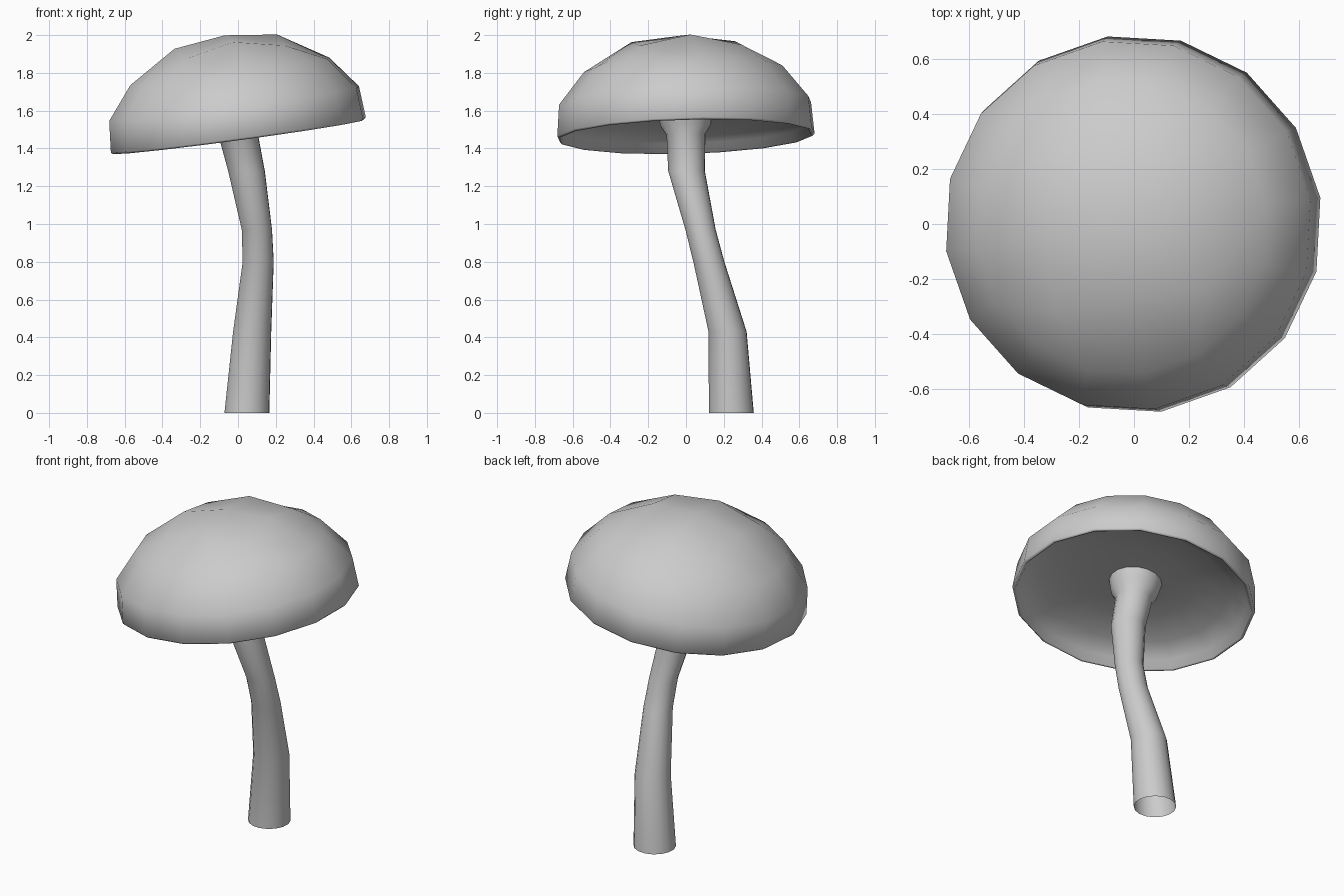
import bpy, bmesh
from math import cos, sin, pi, radians
from mathutils import Matrix, Vector

if "Cube" in bpy.data.objects:
    bpy.data.objects.remove(bpy.data.objects["Cube"])

SIDES = 16
PHASE = radians(8.2)
TILT = (Matrix.Translation((0.003, 0, 1.462)) @ Matrix.Rotation(radians(1.6), 4, 'X')
        @ Matrix.Rotation(radians(-7.7), 4, 'Y'))


def ring(bm, radius, height, matrix, pleat=0.0):
    """A ring of vertices; pleat raises every second vertex to make gill folds."""
    out = []
    for i in range(SIDES):
        a = PHASE + 2 * pi * i / SIDES
        p = Vector((radius * cos(a), radius * sin(a), height + pleat * (i % 2)))
        out.append(bm.verts.new(matrix @ p))
    return out


def bridge(bm, rings):
    for a, b in zip(rings, rings[1:]):
        for i in range(SIDES):
            j = (i + 1) % SIDES
            bm.faces.new((a[i], a[j], b[j], b[i]))


def finish(bm, name, angle):
    me = bpy.data.meshes.new(name)
    bm.to_mesh(me)
    bm.free()
    ob = bpy.data.objects.new(name, me)
    bpy.context.collection.objects.link(ob)
    bpy.ops.object.select_all(action='DESELECT')
    ob.select_set(True)
    bpy.context.view_layer.objects.active = ob
    bpy.ops.object.shade_smooth_by_angle(angle=radians(angle))


# Cap: hollowed underside, thin lip and dome sides
bm = bmesh.new()
under = [(0.15, 0.13), (0.33, 0.13), (0.53, 0.10), (0.64, 0.05)]
sides = [(0.668, 0.005), (0.678, 0.0), (0.688, 0.01), (0.674, 0.177), (0.537, 0.349)]
rings = [ring(bm, r, h, TILT) for r, h in under + sides]
bridge(bm, rings)

# Cap crown: a 4 x 4 grid of quads closing the dome
apex = bm.verts.new(TILT @ Vector((0, 0, 0.542)))
inner = []
for k in range(8):
    r, h = (0.385, 0.452) if k % 2 else (0.277, 0.508)
    a = PHASE + k * pi / 4
    inner.append(bm.verts.new(TILT @ Vector((r * cos(a), r * sin(a), h))))
edge = rings[-1]
for k in range(4):
    a, d, b = inner[2 * k], inner[2 * k + 1], inner[(2 * k + 2) % 8]
    e = [edge[(4 * k + i) % SIDES] for i in range(5)]
    bm.faces.new((apex, a, d, b))
    bm.faces.new((a, e[0], e[1], d))
    bm.faces.new((d, e[1], e[2], e[3]))
    bm.faces.new((d, e[3], e[4], b))
bmesh.ops.recalc_face_normals(bm, faces=bm.faces)
bm.normal_update()
if apex.link_faces[0].normal.z < 0:
    bmesh.ops.reverse_faces(bm, faces=bm.faces)
finish(bm, "cap", 80)

# Stem: bent tapering tube, open at the foot, flaring into the hollow
bm = bmesh.new()
path = [(0.047, 0.24, 0, 0.12), (0.075, 0.22, 0.43, 0.102), (0.107, 0.121, 0.8, 0.083),
        (0.1, 0.077, 0.97, 0.081), (0.045, 0.003, 1.28, 0.098)]
rings = [ring(bm, r, 0, Matrix.Translation((x, y, z))) for x, y, z, r in path]
rings.append(ring(bm, 0.104, 0.01, TILT))
rings.append(ring(bm, 0.135, 0.06, TILT))
rings.append(ring(bm, 0.15, 0.13, TILT))
bridge(bm, rings)
finish(bm, "stem", 80)
